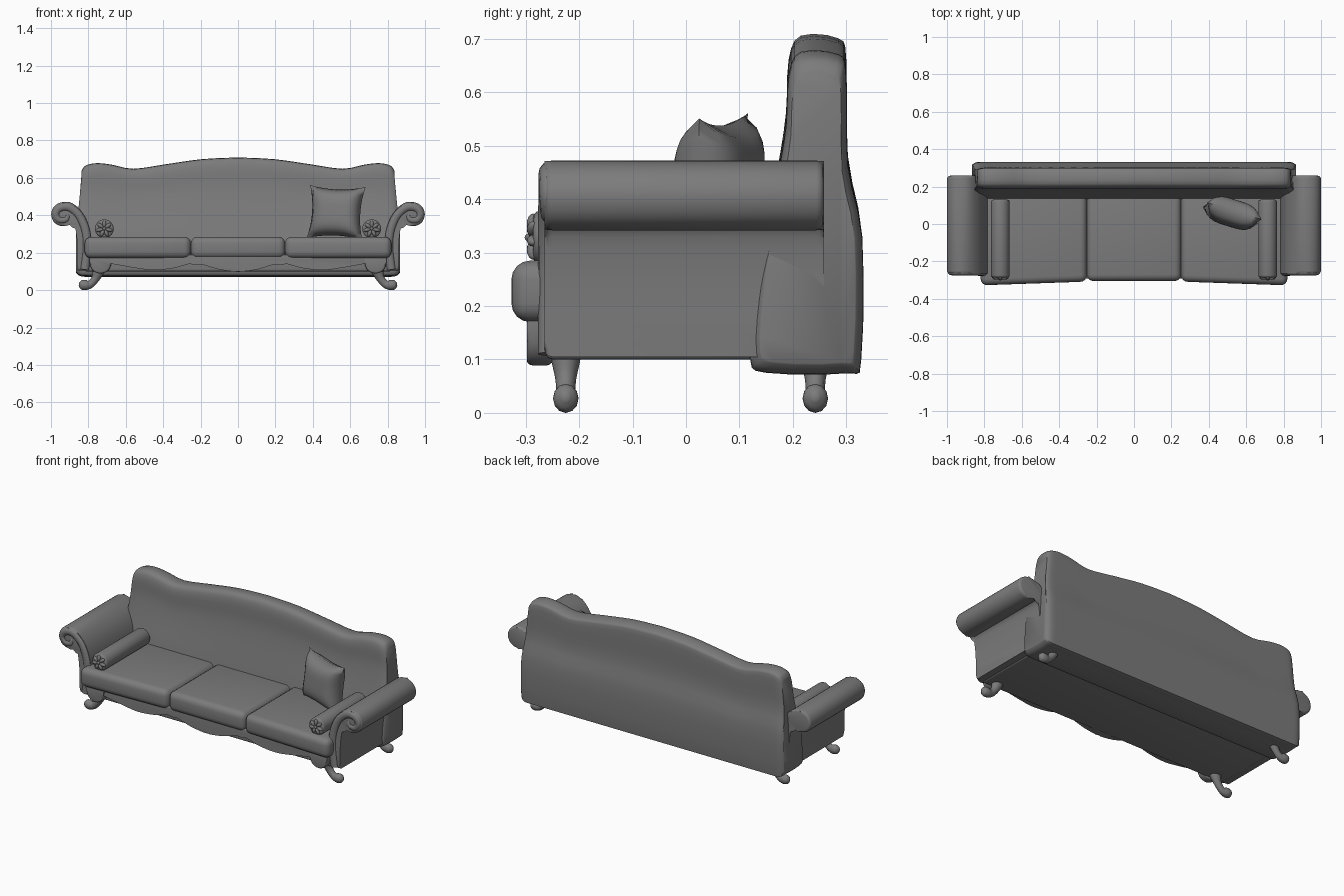
import bpy, bmesh, math
from mathutils import Vector, Matrix

old = bpy.data.objects.get("Cube")
if old:
    bpy.data.objects.remove(old, do_unlink=True)

fabric = bpy.data.materials.new("grey_upholstery")
fabric.use_nodes = True
grey = (0.2, 0.2, 0.2, 1)
fabric.diffuse_color = grey
fabric.node_tree.nodes["Principled BSDF"].inputs["Base Color"].default_value = grey


def finish(name, bm, angle=40):
    bmesh.ops.recalc_face_normals(bm, faces=bm.faces[:])
    mesh = bpy.data.meshes.new(name)
    bm.to_mesh(mesh)
    bm.free()
    mesh.materials.append(fabric)
    ob = bpy.data.objects.new(name, mesh)
    bpy.context.collection.objects.link(ob)
    bpy.ops.object.select_all(action='DESELECT')
    ob.select_set(True)
    bpy.context.view_layer.objects.active = ob
    bpy.ops.object.shade_smooth_by_angle(angle=math.radians(angle))
    return ob


def smooth(points, steps=3, closed=False):
    """Catmull-Rom curve through the points."""
    p = [Vector(q) for q in points]
    n = len(p)
    get = (lambda i: p[i % n]) if closed else (lambda i: p[max(0, min(n - 1, i))])
    out = []
    for i in range(n if closed else n - 1):
        a, b, c, d = (get(i + k) for k in (-1, 0, 1, 2))
        for s in range(steps):
            t = s / steps
            out.append(0.5 * (2 * b + (c - a) * t + (2 * a - 5 * b + 4 * c - d) * t * t
                              + (3 * b - a - 3 * c + d) * t ** 3))
    return out if closed else out + [p[-1]]


def loft(rings):
    """Skin closed rings and cap both ends."""
    bm = bmesh.new()
    rows = [[bm.verts.new(v) for v in ring] for ring in rings]
    n = len(rows[0])
    for a, b in zip(rows, rows[1:]):
        for i in range(n):
            j = (i + 1) % n
            bm.faces.new((a[i], a[j], b[j], b[i]))
    caps = [bm.faces.new(rows[0]), bm.faces.new(rows[-1])]
    return bm, caps


def extrude(name, profile, y0, y1, bevel=0.012):
    """Extrude an x-z outline along y and round the rims."""
    bm, caps = loft([[(p[0], y, p[1]) for p in profile] for y in (y0, y1)])
    rims = [e for f in caps for e in f.edges]
    bmesh.ops.bevel(bm, geom=rims, offset=bevel, segments=3, profile=0.5, affect='EDGES')
    return finish(name, bm)


def tube(name, path, y, side, steps=4, depth=1.0):
    """Round tube along an x-z path whose third value is the radius."""
    pts = smooth(path, steps)
    rings = []
    for i, p in enumerate(pts):
        t = pts[min(i + 1, len(pts) - 1)] - pts[max(i - 1, 0)]
        t = Vector((t.x, t.y)).normalized()
        ring = []
        for k in range(12):
            a = math.tau * k / 12
            u = p.z * math.cos(a)
            ring.append((side * (p.x - t.y * u), y + depth * p.z * math.sin(a), p.y + t.x * u))
        rings.append(ring)
    return finish(name, loft(rings)[0], 60)


def rounded_box(name, lo, hi, bevel, shear=0.0):
    bm = bmesh.new()
    bmesh.ops.create_cube(bm, size=1)
    for v in bm.verts:
        v.co = [(a + b) / 2 + c * (b - a) for a, b, c in zip(lo, hi, v.co)]
    if bevel:
        bmesh.ops.bevel(bm, geom=bm.edges[:], offset=bevel, segments=4, profile=0.5, affect='EDGES')
    # Outer ends of the cushions reach further forward
    for v in bm.verts:
        if v.co.y < (lo[1] + hi[1]) / 2:
            v.co.y -= shear * (abs(v.co.x) - 0.25)
    return finish(name, bm)


def ellipsoids(name, items):
    """Several flattened balls as one part: (centre, scale, turn about y)."""
    bm = bmesh.new()
    for centre, scale, turn in items:
        m = (Matrix.Translation(centre) @ Matrix.Rotation(turn, 4, 'Y')
             @ Matrix.Diagonal((*scale, 1)))
        bmesh.ops.create_uvsphere(bm, u_segments=12, v_segments=8, radius=1, matrix=m)
    return finish(name, bm, 60)


# Backrest: side profile swept along the serpentine top line
profile = smooth([(.12, .10), (.15, .075), (.30, .074), (.328, .10), (.33, .33), (.303, .48),
                  (.30, .66), (.285, .70), (.215, .705), (.192, .66), (.187, .56),
                  (.17, .45), (.14, .30), (.125, .2)], 3, True)
crest = smooth([(0, .706), (.2, .697), (.4, .67), (.58, .646), (.7, .668),
                (.78, .676), (.835, .668), (.855, .664), (.866, .655)], 3)
sections = [(-c.x, c.y) for c in reversed(crest[1:])] + [(c.x, c.y) for c in crest]
rings = []
for x, top in sections:
    edge = max(0, (abs(x) - .815) / .051)
    shrink = 1 - .17 * edge ** 3
    shrink_z = 1 - .07 * edge ** 3
    ring = []
    for y, z in profile:
        if z > .3:
            z = .3 + (z - .3) * (top - .3) / .405
        flare = 1 - .035 * max(0, min(1, (z - .3) / .33))
        ring.append((x * flare, .24 + (y - .24) * shrink, .37 + (z - .37) * shrink_z))
    rings.append(ring)
finish("backrest", loft(rings)[0], 50)

# Seat frame and cushions
rounded_box("seat_frame", (-.82, -.262, .10), (.82, .2, .2), .012)
rounded_box("middle_cushion", (-.252, -.305, .17), (.252, .17, .285), .035)
for side, label in ((-1, "right"), (1, "left")):
    x0, x1 = sorted((side * .252, side * .82))
    rounded_box(label + "_cushion", (x0, -.308, .17), (x1, .17, .285), .035, .035)

# Scalloped apron under the cushions
half = smooth([(0, .097), (.1, .11), (.23, .143), (.34, .118), (.45, .107), (.56, .12), (.7, .145)], 4)
lower = [(-p.x, p.y) for p in reversed(half[1:])] + [(p.x, p.y) for p in half]
extrude("apron", lower + [(.7, .19), (-.7, .19)], -.292, -.25, .008)

arm_outline = smooth([(.80, .105), (.783, .24), (.79, .32), (.815, .39), (.855, .442), (.90, .47),
                      (.95, .468), (.985, .445), (.999, .405), (.985, .365), (.95, .343),
                      (.912, .345), (.88, .35), (.866, .31), (.858, .22), (.858, .105)], 3)
scroll = [(.82, .11, .024), (.806, .23, .024), (.815, .32, .024), (.85, .40, .023),
          (.905, .444, .023), (.955, .438, .022), (.975, .405, .02), (.955, .375, .018),
          (.92, .378, .016), (.912, .402, .012), (.93, .41, .004)]
leg_path = [(.735, .15, .034), (.745, .105, .032), (.762, .062, .022), (.79, .031, .021),
            (.815, .027, .027), (.838, .029, .024), (.851, .03, .008)]

for side, label in ((-1, "right"), (1, "left")):
    # Rolled arm with a scrolled front trim
    extrude(label + "_arm", [(side * p.x, p.y) for p in arm_outline], -.265, .258, .014)
    tube(label + "_arm_scroll", scroll, -.258, side, 4, .8)

    # Curved legs and the rounded knees above the front pair
    for y, place in ((-.225, "front"), (.242, "back")):
        tube(f"{label}_{place}_leg", leg_path, y, side, 4, .88)
    knee = smooth([(.675, .18), (.68, .13), (.70, .10), (.735, .089), (.77, .10),
                   (.79, .13), (.795, .18)], 3)
    extrude(label + "_knee", [(side * p.x, p.y) for p in knee], -.298, -.25, .01)

    # Bolster with a pleated, buttoned end
    circle = [(side * .715 + .05 * math.cos(math.tau * k / 24),
               .328 + .05 * math.sin(math.tau * k / 24)) for k in range(24)]
    extrude(label + "_bolster", circle, -.286, .13, .012)
    petals = [((side * .715, -.29, .328), (.009, .012, .009), 0)]
    for k in range(7):
        a = math.tau * k / 7
        spot = (side * .715 + .025 * math.sin(a), -.286, .328 + .025 * math.cos(a))
        petals.append((spot, (.0105, .012, .02), a))
    ellipsoids(label + "_bolster_pleats", petals)

# Throw pillow: puffed square with pulled-out corners
bm = bmesh.new()
N = 14
turn = (Matrix.Translation((.525, .058, .415)) @ Matrix.Rotation(math.radians(-17), 4, 'Z')
        @ Matrix.Rotation(math.radians(-6), 4, 'X') @ Matrix.Rotation(math.radians(2), 4, 'Y'))
for face in (-1, 1):
    grid = []
    for i in range(N + 1):
        row = []
        for j in range(N + 1):
            u, v = 2 * i / N - 1, 2 * j / N - 1
            puff = (max(0, 1 - u ** 4) * max(0, 1 - v ** 4)) ** .6
            x = .155 * u * (1 - .13 * (1 - v * v))
            z = .142 * v * (1 - .13 * (1 - u * u))
            row.append(bm.verts.new(turn @ Vector((x, face * .07 * puff, z))))
        grid.append(row)
    for i in range(N):
        for j in range(N):
            bm.faces.new((grid[i][j], grid[i + 1][j], grid[i + 1][j + 1], grid[i][j + 1]))
bmesh.ops.remove_doubles(bm, verts=bm.verts[:], dist=.0005)
finish("throw_pillow", bm, 60)
